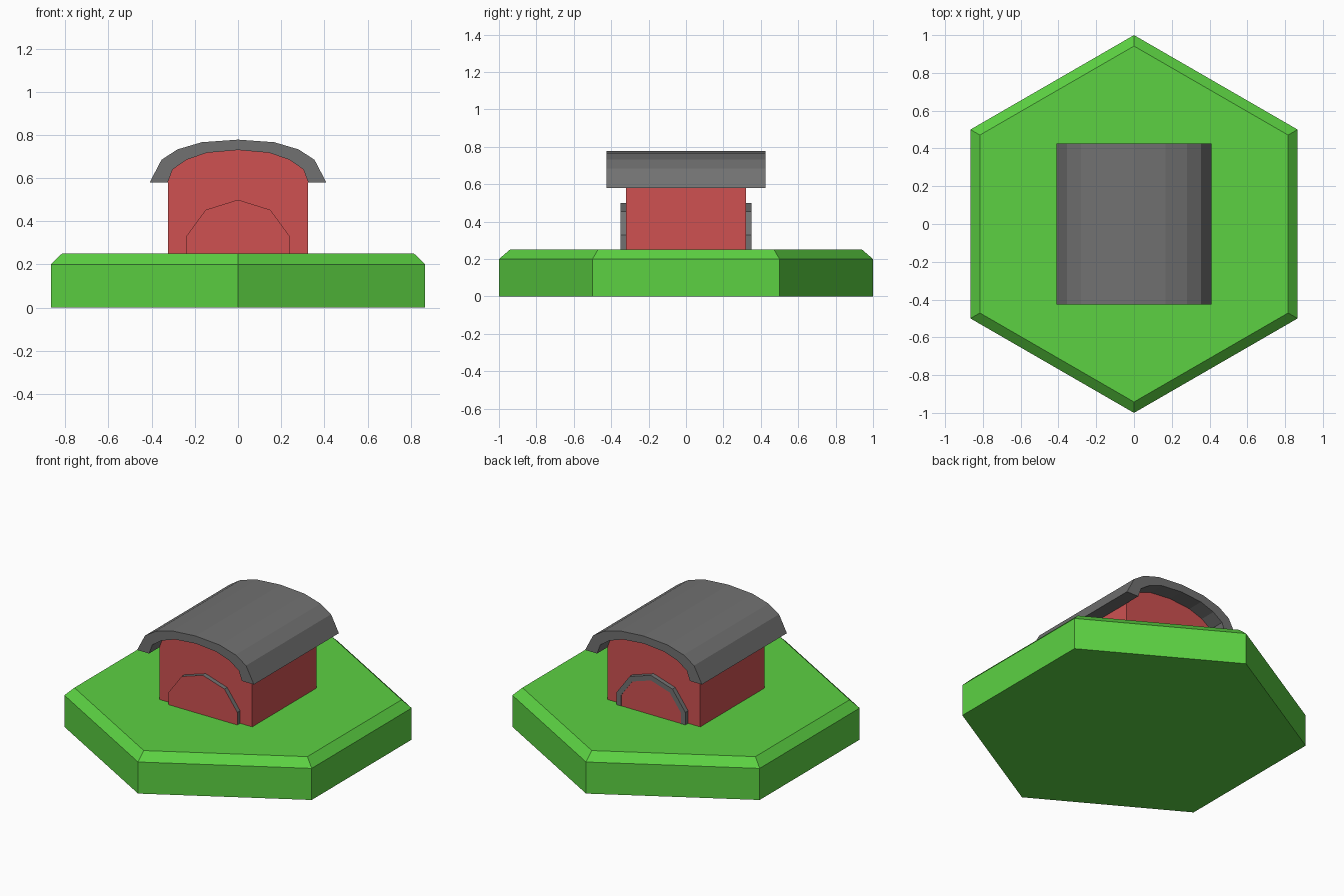
import bpy, bmesh, math

cube = bpy.data.objects.get("Cube")
if cube:
    bpy.data.objects.remove(cube, do_unlink=True)


def material(name, rgb):
    m = bpy.data.materials.new(name)
    m.use_nodes = True
    m.diffuse_color = (*rgb, 1)
    m.node_tree.nodes["Principled BSDF"].inputs["Base Color"].default_value = (*rgb, 1)
    return m


GREEN = material("grass green", (0.107, 0.64, 0.055))
RED = material("brick red", (0.62, 0.083, 0.083))
GREY = material("slate grey", (0.165, 0.165, 0.165))


def finish(name, bm, *mats):
    bmesh.ops.recalc_face_normals(bm, faces=bm.faces)
    mesh = bpy.data.meshes.new(name)
    bm.to_mesh(mesh)
    bm.free()
    for m in mats:
        mesh.materials.append(m)
    obj = bpy.data.objects.new(name, mesh)
    bpy.context.collection.objects.link(obj)
    return obj


def mirrored(half):
    """Complete a left half profile that ends on the centre line."""
    return half + [(-x, z) for x, z in reversed(half[:-1])]


def extrude_y(profile, y0, y1):
    """Closed x-z profile drawn out along y."""
    bm = bmesh.new()
    rings = [[bm.verts.new((x, y, z)) for x, z in profile] for y in (y0, y1)]
    for ring in rings:
        bm.faces.new(ring)
    n = len(profile)
    for i in range(n):
        j = (i + 1) % n
        bm.faces.new((rings[0][i], rings[0][j], rings[1][j], rings[1][i]))
    return bm


# Hexagonal ground tile with a bevelled upper rim
bm = bmesh.new()
levels = [[bm.verts.new((r * math.sin(i * math.pi / 3), r * math.cos(i * math.pi / 3), z))
           for i in range(6)] for r, z in ((1, 0), (1, 0.2), (0.942, 0.25))]
bm.faces.new(levels[0])
bm.faces.new(levels[-1])
for low, high in zip(levels, levels[1:]):
    for i in range(6):
        j = (i + 1) % 6
        bm.faces.new((low[i], low[j], high[j], high[i]))
finish("ground_tile", bm, GREEN)

# Barrel-topped walls
vault = mirrored([(-0.325, 0.58), (-0.303, 0.64), (-0.238, 0.685), (-0.145, 0.717), (0, 0.73)])
walls = [(-0.325, 0.25)] + vault + [(0.325, 0.25)]
finish("walls", extrude_y(walls, -0.322, 0.322), RED)

# Curved roof shell overhanging the walls
outer = mirrored([(-0.409, 0.58), (-0.354, 0.685), (-0.28, 0.733), (-0.168, 0.766), (0, 0.778)])
finish("roof", extrude_y(outer + vault[::-1], -0.425, 0.425), GREY)

# Arched doors: red panel with grey edges, the rear one with a grey border
arch = mirrored([(-0.24, 0.25), (-0.24, 0.33), (-0.15, 0.453), (0, 0.5)])
bm = extrude_y(arch, -0.35, -0.32)
bm.normal_update()
for f in bm.faces:
    f.material_index = 1 if abs(f.normal.y) < 0.5 else 0
finish("front_door", bm, RED, GREY)

inner = [(x * 0.87, 0.25 + (z - 0.25) * 0.87) for x, z in arch]
finish("rear_door_frame", extrude_y(arch + inner[::-1], 0.32, 0.35), GREY)
finish("rear_door", extrude_y(inner, 0.32, 0.348), RED)
